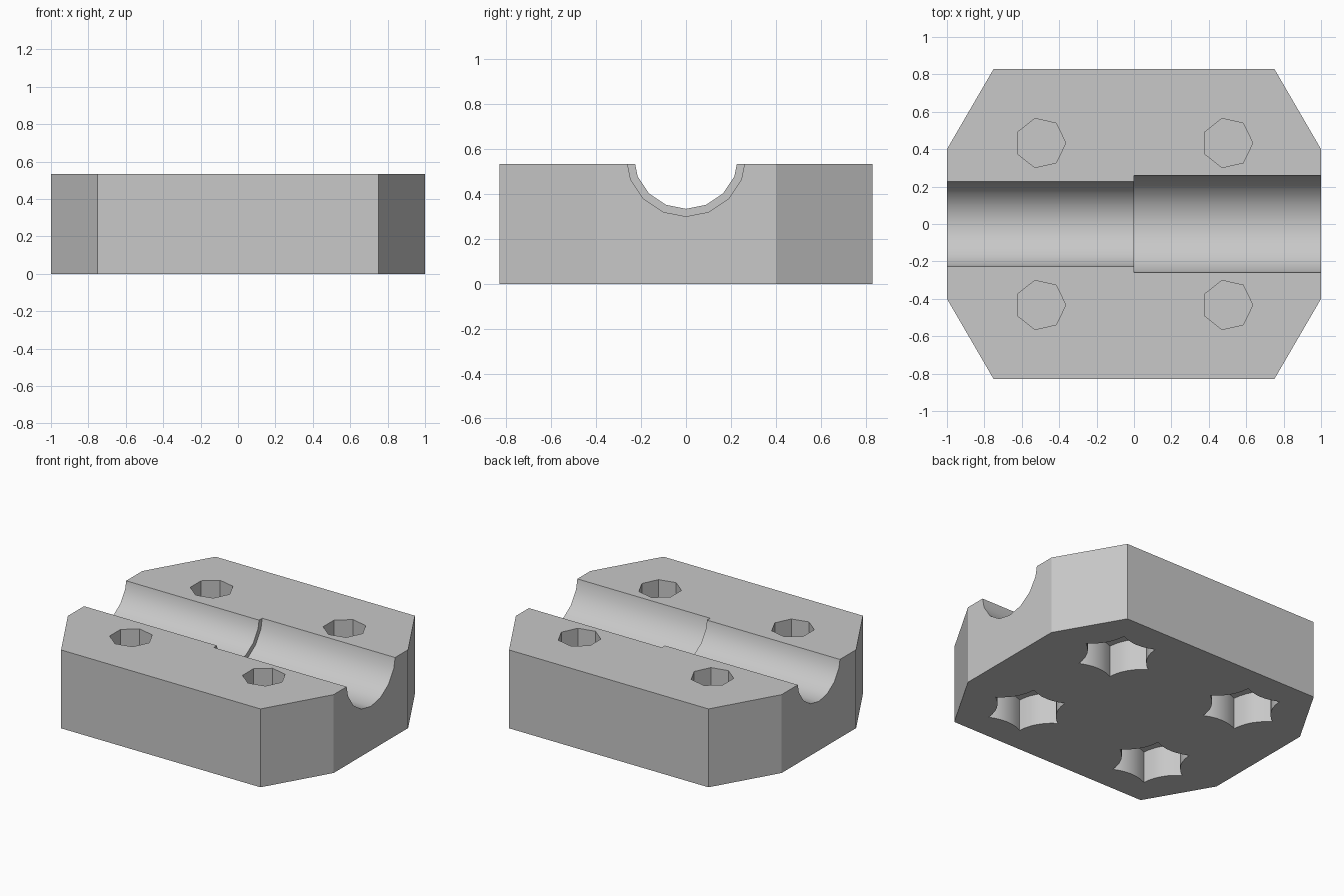
import bpy, bmesh, math
from mathutils import Vector

cube = bpy.data.objects.get("Cube")
if cube:
    bpy.data.objects.remove(cube, do_unlink=True)

grey = bpy.data.materials.new("plain_grey")
grey.use_nodes = True
colour = (0.58, 0.58, 0.58, 1)
grey.diffuse_color = colour
grey.node_tree.nodes["Principled BSDF"].inputs["Base Color"].default_value = colour


def prism(name, points, direction):
    """Extrude a closed planar outline along a direction."""
    bm = bmesh.new()
    face = bm.faces.new([bm.verts.new(p) for p in points])
    result = bmesh.ops.extrude_face_region(bm, geom=[face])
    verts = [g for g in result["geom"] if isinstance(g, bmesh.types.BMVert)]
    bmesh.ops.translate(bm, verts=verts, vec=Vector(direction))
    bmesh.ops.recalc_face_normals(bm, faces=bm.faces)
    mesh = bpy.data.meshes.new(name)
    bm.to_mesh(mesh)
    bm.free()
    mesh.materials.append(grey)
    obj = bpy.data.objects.new(name, mesh)
    bpy.context.collection.objects.link(obj)
    return obj


def ring(radius, sides):
    return [(radius * math.cos(math.tau * i / sides),
             radius * math.sin(math.tau * i / sides)) for i in range(sides)]


def bowed_hexagon(radius, sag, steps=6):
    """Hexagon whose sides curve in toward the centre."""
    corners = [Vector(c) for c in ring(radius, 6)]
    points = []
    for a, b in zip(corners, corners[1:] + corners[:1]):
        inward = -(a + b).normalized()
        for i in range(steps):
            t = i / steps
            points.append(a.lerp(b, t) + inward * sag * 4 * t * (1 - t))
    return points


# Block with chamfered corners
height = 0.533
half = [(1, -0.4), (1, 0.4), (0.75, 0.83)]
outline = half + [(-0.75, 0.83), (-1, 0.4), (-1, -0.4), (-0.75, -0.83), (0.75, -0.83)]
block = prism("clamp_block", [(x, y, 0) for x, y in outline], (0, 0, height))

# Stepped groove along the length
cutters = []
axis_z = 0.567
for name, radius, start, length in (("narrow_groove", 0.233, -1.1, 1.15),
                                    ("wide_groove", 0.267, 0, 1.1)):
    points = [(start, y, axis_z + z) for y, z in ring(radius, 16)]
    cutters.append(prism(name, points, (length, 0, 0)))

# Bolt holes from above and nut pockets from below, with a thin web between
for cx in (-0.5, 0.5):
    for cy in (-0.433, 0.433):
        hole = [(cx + x, cy + y, 0.225) for x, y in ring(0.135, 7)]
        cutters.append(prism("bolt_hole", hole, (0, 0, 0.5)))
        pocket = [(cx + x, cy + y, -0.1) for x, y in bowed_hexagon(0.25, 0.03)]
        cutters.append(prism("nut_pocket", pocket, (0, 0, 0.315)))

bpy.ops.object.select_all(action='DESELECT')
bpy.context.view_layer.objects.active = block
block.select_set(True)
for cutter in cutters:
    cutter.hide_render = True
    mod = block.modifiers.new("cut", 'BOOLEAN')
    mod.operation = 'DIFFERENCE'
    mod.solver = 'EXACT'
    mod.object = cutter
    bpy.ops.object.modifier_apply(modifier=mod.name)
    bpy.data.objects.remove(cutter, do_unlink=True)

bpy.ops.object.shade_smooth_by_angle(angle=math.radians(30))
